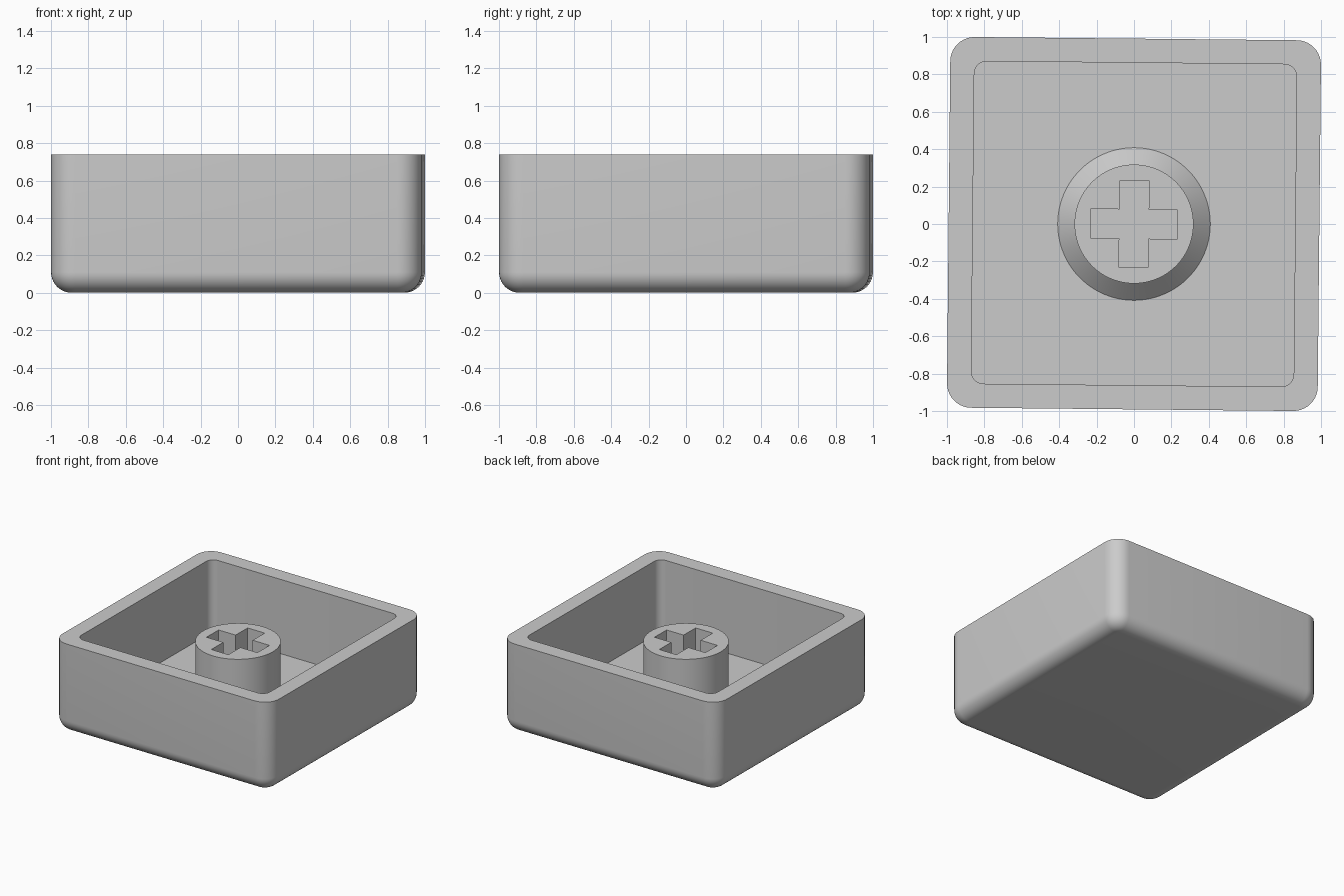
import bpy, bmesh, math

if "Cube" in bpy.data.objects:
    bpy.data.objects.remove(bpy.data.objects["Cube"])

TURN = math.radians(-0.57)   # the whole piece sits very slightly turned
HEIGHT, FLOOR = 0.74, 0.13

grey = bpy.data.materials.new("grey plastic")
grey.diffuse_color = (0.6, 0.6, 0.6, 1)
grey.use_nodes = True
grey.node_tree.nodes["Principled BSDF"].inputs["Base Color"].default_value = grey.diffuse_color


def rounded_square(half, radius, steps=10):
    pts = []
    for k in range(4):
        mid = math.radians(45 + 90 * k)
        cx = math.copysign(half - radius, math.cos(mid))
        cy = math.copysign(half - radius, math.sin(mid))
        for i in range(steps + 1):
            a = math.radians(90 * k + 90 * i / steps)
            pts.append((cx + radius * math.cos(a), cy + radius * math.sin(a)))
    return pts


def circle(radius, n=96):
    return [(radius * math.cos(math.tau * i / n), radius * math.sin(math.tau * i / n))
            for i in range(n)]


def ring(bm, pts, z):
    return [bm.verts.new((x, y, z)) for x, y in pts]


def skin(bm, rings):
    for a, b in zip(rings, rings[1:]):
        for i in range(len(a)):
            j = (i + 1) % len(a)
            bm.faces.new((a[i], a[j], b[j], b[i]))


def finish(bm, name):
    bmesh.ops.recalc_face_normals(bm, faces=bm.faces)
    mesh = bpy.data.meshes.new(name)
    bm.to_mesh(mesh)
    bm.free()
    mesh.materials.append(grey)
    obj = bpy.data.objects.new(name, mesh)
    bpy.context.collection.objects.link(obj)
    obj.rotation_euler.z = TURN
    bpy.ops.object.select_all(action='DESELECT')
    obj.select_set(True)
    bpy.context.view_layer.objects.active = obj
    bpy.ops.object.shade_smooth_by_angle(angle=math.radians(30))


# Shell: rolled bottom edge, straight outer walls, flat rim, inner walls, floor
bm = bmesh.new()
half, corner, roll = 0.991, 0.13, 0.11
rings = []
for i in range(11):
    a = math.radians(9 * i)
    inset = roll * (1 - math.sin(a))
    rings.append(ring(bm, rounded_square(half - inset, corner - inset),
                      roll * (1 - math.cos(a))))
rings.append(ring(bm, rounded_square(half, corner), HEIGHT))
rings.append(ring(bm, rounded_square(0.862, 0.065), HEIGHT))
rings.append(ring(bm, rounded_square(0.862, 0.065), FLOOR))
skin(bm, rings)
bm.faces.new(rings[0])
bm.faces.new(rings[-1])
finish(bm, "shell")

# Stem: round post with a flared foot and a cross-shaped socket down to the floor
bm = bmesh.new()
top = 0.62
post = [ring(bm, circle(r), z) for r, z in ((0.408, FLOOR), (0.318, FLOOR + 0.09), (0.318, top))]
skin(bm, post)
w, l = 0.078, 0.233
cross = [(l, -w), (l, w), (w, w), (w, l), (-w, l), (-w, w),
         (-l, w), (-l, -w), (-w, -w), (-w, -l), (w, -l), (w, -w)]
socket = [ring(bm, cross, top), ring(bm, cross, FLOOR)]
skin(bm, socket)
edges = [bm.edges.get((loop[i - 1], loop[i]))
         for loop in (post[-1], socket[0]) for i in range(len(loop))]
bmesh.ops.triangle_fill(bm, edges=edges, use_beauty=True, normal=(0, 0, 1))
finish(bm, "stem")
